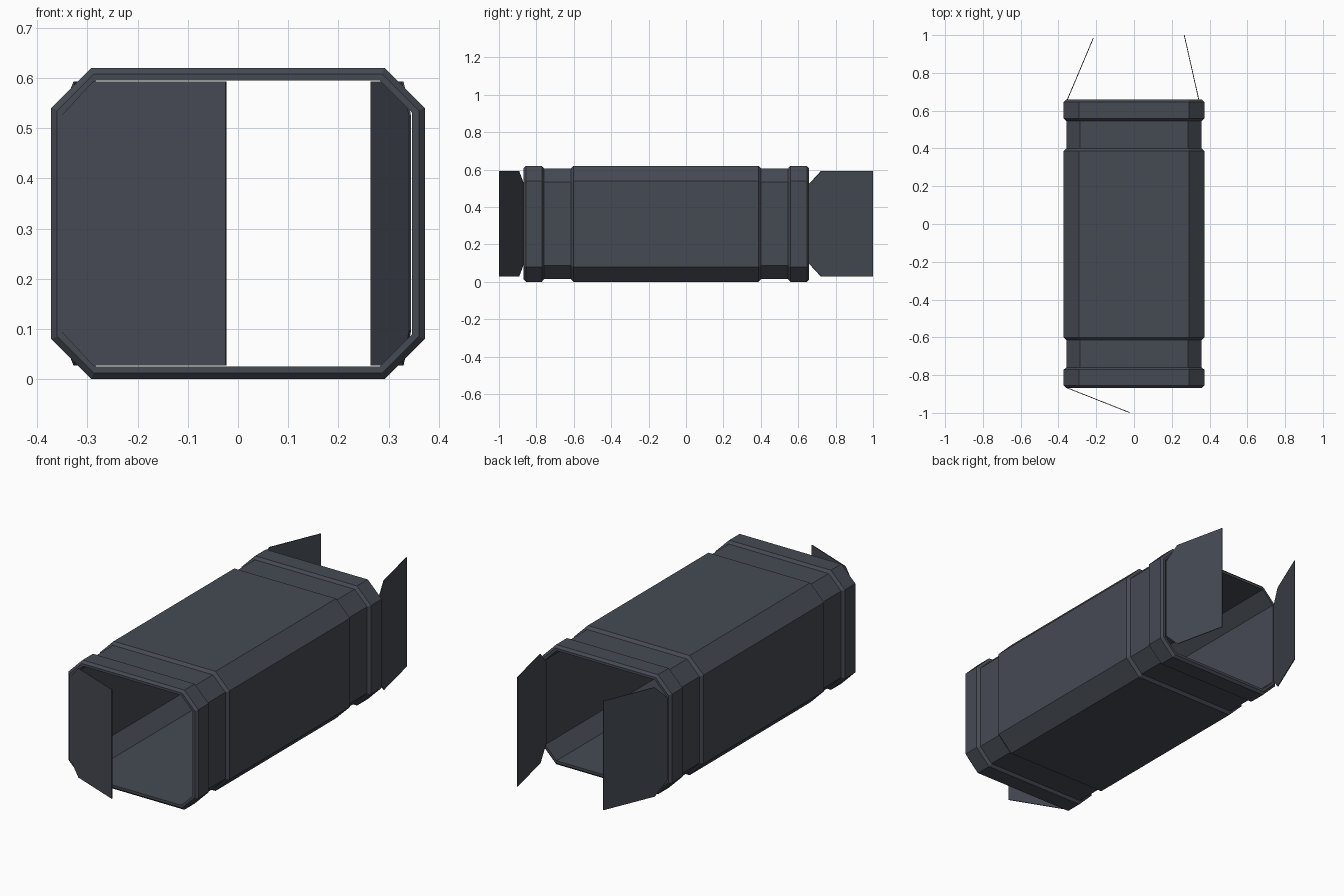
import bpy, bmesh
from mathutils import Vector

if "Cube" in bpy.data.objects:
    bpy.data.objects.remove(bpy.data.objects["Cube"])

HALF_W, HALF_H, CHAMFER = 0.372, 0.31, 0.08

slate = bpy.data.materials.new("dark slate metal")
slate.diffuse_color = (0.060, 0.068, 0.086, 1)
slate.use_nodes = True
slate.node_tree.nodes["Principled BSDF"].inputs["Base Color"].default_value = slate.diffuse_color


def finish(name, bm):
    bmesh.ops.recalc_face_normals(bm, faces=bm.faces)
    mesh = bpy.data.meshes.new(name)
    bm.to_mesh(mesh)
    bm.free()
    mesh.materials.append(slate)
    obj = bpy.data.objects.new(name, mesh)
    bpy.context.collection.objects.link(obj)
    return obj


def section(y, d):
    """Chamfered rectangle at y, offset inward by d."""
    w, h, c = HALF_W - d, HALF_H - d, CHAMFER - 0.586 * d
    quarter = [(w, h - c), (w - c, h)]
    pts = quarter + [(-x, z) for x, z in reversed(quarter)]
    pts += [(-x, -z) for x, z in pts]
    return [Vector((x, y, z + HALF_H)) for x, z in pts]


# Hollow container shell: outer profile with two grooves, then inner wall
stations = [(-0.868, 0.012), (-0.856, 0), (-0.771, 0), (-0.759, 0.014),
            (-0.615, 0.014), (-0.601, 0), (0.387, 0), (0.401, 0.014),
            (0.546, 0.014), (0.558, 0), (0.646, 0), (0.658, 0.012),
            (0.658, 0.025), (-0.868, 0.025)]
bm = bmesh.new()
rings = [[bm.verts.new(p) for p in section(y, d)] for y, d in stations]
for a, b in zip(rings, rings[1:] + rings[:1]):
    for i in range(8):
        j = (i + 1) % 8
        bm.faces.new((a[i], a[j], b[j], b[i]))
finish("container_shell", bm)


# Open doors: thin panels with clipped corners on the hinge side
def door(name, hinge, tip, thick=0.004):
    h, t = Vector((*hinge, 0)), Vector((*tip, 0))
    along = t - h
    length = along.length
    along.normalize()
    side = Vector((-along.y, along.x, 0)) * thick / 2
    z0, z1, c = 0.027, 0.593, 0.07
    outline = [(0, z0 + c), (c, z0), (length, z0),
               (length, z1), (c, z1), (0, z1 - c)]
    bm = bmesh.new()
    front, back = [[bm.verts.new(h + along * u + Vector((0, 0, z)) + s)
                    for u, z in outline] for s in (side, -side)]
    bm.faces.new(front)
    bm.faces.new(back[::-1])
    for i in range(6):
        j = (i + 1) % 6
        bm.faces.new((front[i], back[i], back[j], front[j]))
    finish(name, bm)


door("front_left_door", (-0.353, -0.868), (-0.024, -0.998))
door("back_left_door", (-0.353, 0.658), (-0.215, 0.985))
door("back_right_door", (0.343, 0.658), (0.266, 1.0))
